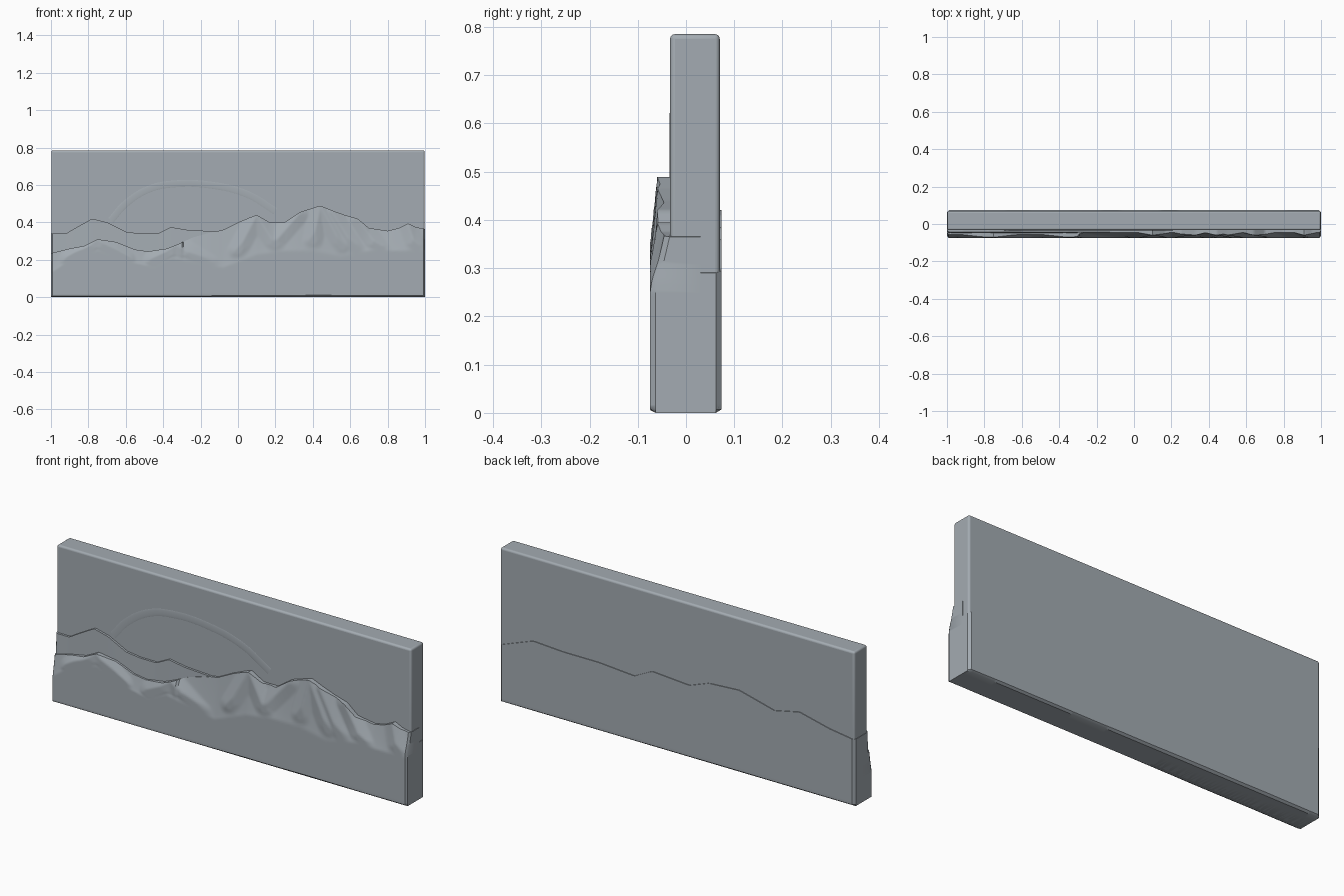
import bpy
import bmesh
import math
from mathutils import Vector

default = bpy.data.objects.get("Cube")
if default:
    bpy.data.objects.remove(default)

stone = bpy.data.materials.new("blue_grey_stone")
stone.use_nodes = True
colour = (0.37, 0.41, 0.445, 1)
stone.diffuse_color = colour
stone.node_tree.nodes["Principled BSDF"].inputs["Base Color"].default_value = colour

ROUND = 0.012
FRONT, MIDDLE, BACK = -0.075, 0.03, 0.074


def finish(obj, angle=35):
    """Assign the material and shade smooth with crisp ridges."""
    obj.data.materials.clear()
    obj.data.materials.append(stone)
    bpy.ops.object.select_all(action="DESELECT")
    obj.select_set(True)
    bpy.context.view_layer.objects.active = obj
    bpy.ops.object.shade_smooth_by_angle(angle=math.radians(angle))


def sample(profile, x):
    """Height of a polyline profile at x."""
    for (xa, za), (xb, zb) in zip(profile, profile[1:]):
        if x <= xb:
            return za + (zb - za) * max(0, x - xa) / (xb - xa)
    return profile[-1][1]


def edge_round(distance):
    """How far a surface falls back close to a rounded edge."""
    gap = max(0, ROUND - distance)
    return ROUND - math.sqrt(max(0, ROUND * ROUND - gap * gap))


def relief(name, ridge, depth, columns, rows=44):
    """Closed plate under a ridge line, with its face shaped by depth(x, z)."""
    bm = bmesh.new()
    start, end = ridge[0][0], ridge[-1][0]
    grid = []
    for i in range(columns + 1):
        x = start + (end - start) * i / columns
        top = sample(ridge, x)
        column = []
        for j in range(rows + 1):
            z = top * j / rows
            y = depth(x, z)
            fall = max(edge_round(1 - abs(x)), edge_round(z))
            y += fall if y < MIDDLE else -fall
            column.append(bm.verts.new((x, y, z)))
        grid.append(column)
    for left, right in zip(grid, grid[1:]):
        for j in range(rows):
            bm.faces.new((left[j], right[j], right[j + 1], left[j + 1]))
    # Walls run back into the slab and are capped there
    rim = [e for e in bm.edges if e.is_boundary]
    walls = bmesh.ops.extrude_edge_only(bm, edges=rim)["geom"]
    for v in walls:
        if isinstance(v, bmesh.types.BMVert):
            v.co.y = MIDDLE
    bmesh.ops.holes_fill(bm, edges=[e for e in bm.edges if e.is_boundary], sides=0)
    bmesh.ops.recalc_face_normals(bm, faces=bm.faces)
    mesh = bpy.data.meshes.new(name)
    bm.to_mesh(mesh)
    bm.free()
    obj = bpy.data.objects.new(name, mesh)
    bpy.context.collection.objects.link(obj)
    finish(obj)


# Main slab with rounded edges
bpy.ops.mesh.primitive_cube_add(size=1, location=(0, 0.0185, 0.3935))
slab = bpy.context.object
slab.name = "slab"
slab.scale = (1.996, 0.103, 0.783)
bpy.ops.object.transform_apply(location=False, rotation=False, scale=True)
bevel = slab.modifiers.new("rounded_edges", "BEVEL")
bevel.width = 0.01
bevel.segments = 4
finish(slab)

# Ridge lines
near_ridge = [
    (-1, .235), (-.9, .26), (-.82, .275), (-.75, .31), (-.65, .295), (-.55, .255),
    (-.48, .245), (-.38, .26), (-.33, .28), (-.24, .32), (-.15, .345), (-.08, .36),
    (0, .4), (.06, .425), (.1, .44), (.17, .4), (.25, .4), (.33, .455), (.44, .49),
    (.5, .465), (.57, .44), (.64, .42), (.7, .37), (.8, .355), (.86, .37),
    (.91, .395), (.95, .375), (1, .365)]
far_ridge = [
    (-1, .34), (-.92, .34), (-.87, .37), (-.78, .42), (-.7, .4), (-.6, .35),
    (-.52, .34), (-.43, .34), (-.36, .375), (-.27, .36), (-.18, .355), (-.08, .35)]
back_ridge = [
    (-1, .34), (-.86, .36), (-.69, .4), (-.55, .37), (-.35, .42), (-.18, .41),
    (-.07, .37), (.14, .385), (.24, .335), (.44, .35), (.64, .35), (.81, .36),
    (.92, .32), (1, .29)]
# Line where the slopes begin
foot = [
    (-1, .13), (-.87, .22), (-.75, .25), (-.58, .19), (-.45, .16), (-.35, .21),
    (-.2, .18), (-.08, .16), (.1, .23), (.25, .25), (.4, .25), (.55, .22),
    (.7, .25), (1, .25)]
# Spurs: top and bottom points
spurs = [
    (-.75, .31, -.9, .2), (-.75, .31, -.6, .2), (-.33, .28, -.45, .2),
    (-.33, .28, -.15, .17), (.1, .44, 0, .25), (.1, .44, .2, .28),
    (.33, .45, .2, .3), (.44, .49, .4, .3), (.44, .49, .56, .27),
    (.5, .46, .63, .25), (.64, .42, .82, .17), (.91, .39, .96, .24)]


def near_depth(x, z):
    low, high = sample(foot, x), sample(near_ridge, x)
    t = min(1, max(0, (z - low) / (high - low)))
    lift = 0
    for xa, za, xb, zb in spurs:
        a, along, p = Vector((xa, za)), Vector((xb - xa, zb - za)), Vector((x, z))
        s = min(1, max(0, (p - a).dot(along) / along.length_squared))
        distance = (p - a - along * s).length
        lift = max(lift, 1 - distance / 0.055)
    slope = 0.018 if x < -0.3 else 0.029
    return max(FRONT, FRONT + slope * t ** 0.9 - 0.014 * lift * min(1, 4 * t))


def far_depth(x, z):
    return -0.058 + 0.014 * z / sample(far_ridge, x)


relief("near_mountains", near_ridge, near_depth, 240)
relief("far_mountains", far_ridge, far_depth, 110)
relief("back_step", back_ridge, lambda x, z: BACK, 160)

# Faint arc in the sky
arc_points = [(-.68, .41), (-.6, .5), (-.47, .58), (-.35, .605),
              (-.15, .6), (.05, .55), (.2, .46)]
curve = bpy.data.curves.new("sky_arc", "CURVE")
curve.dimensions = "3D"
curve.bevel_depth = 0.02
curve.resolution_u = 8
spline = curve.splines.new("BEZIER")
spline.bezier_points.add(len(arc_points) - 1)
for point, (x, z) in zip(spline.bezier_points, arc_points):
    point.co = (x, 0, z)
    point.handle_left_type = point.handle_right_type = "AUTO"
arc = bpy.data.objects.new("sky_arc", curve)
arc.scale.y = 0.08
arc.location.y = -0.0325
bpy.context.collection.objects.link(arc)
bpy.ops.object.select_all(action="DESELECT")
arc.select_set(True)
bpy.context.view_layer.objects.active = arc
bpy.ops.object.convert(target="MESH")
finish(bpy.context.object, 60)
